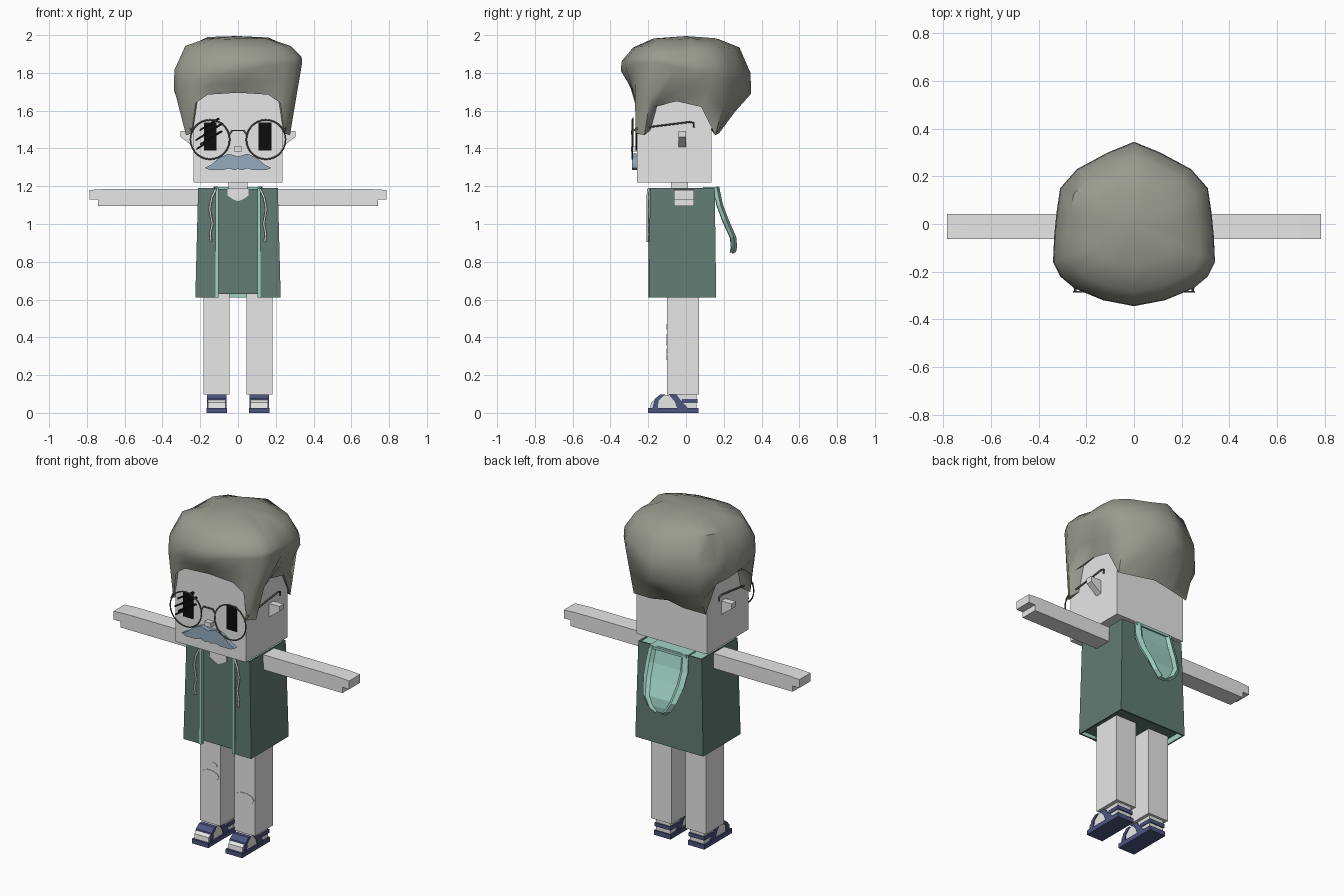
import bpy, bmesh, math, random
from mathutils import Vector

random.seed(4)
if "Cube" in bpy.data.objects:
    bpy.data.objects.remove(bpy.data.objects["Cube"], do_unlink=True)


def material(name, r, g, b):
    m = bpy.data.materials.new(name)
    m.use_nodes = True
    m.diffuse_color = (r, g, b, 1)
    m.node_tree.nodes["Principled BSDF"].inputs["Base Color"].default_value = (r, g, b, 1)
    return m


SKIN = material("pale grey", .8, .8, .8)
SOCK = material("white", .93, .93, .92)
HAIR = material("ash grey", .32, .33, .28)
COAT = material("dark green", .12, .2, .17)
LINING = material("mint green", .36, .66, .56)
NAVY = material("navy", .074, .09, .216)
WHISKER = material("blue grey", .3, .41, .51)
FRAME = material("frame grey", .12, .12, .11)
BLACK = material("black", .004, .004, .004)


def finish(name, bm, *mats, fix=True):
    if fix:
        bmesh.ops.recalc_face_normals(bm, faces=bm.faces)
    me = bpy.data.meshes.new(name)
    bm.to_mesh(me)
    bm.free()
    for m in mats:
        me.materials.append(m)
    ob = bpy.data.objects.new(name, me)
    bpy.context.collection.objects.link(ob)
    return ob


def select(ob):
    bpy.ops.object.select_all(action="DESELECT")
    ob.select_set(True)
    bpy.context.view_layer.objects.active = ob


def prism(name, pts, a, b, mat, axis="y"):
    """Extrude a flat outline along y (points are x, z) or x (points are y, z)."""
    bm = bmesh.new()
    place = (lambda p, d: (p[0], d, p[1])) if axis == "y" else (lambda p, d: (d, p[0], p[1]))
    face = bm.faces.new([bm.verts.new(place(p, a)) for p in pts])
    ext = bmesh.ops.extrude_face_region(bm, geom=[face])
    step = Vector(place((0, 0), b - a))
    for v in ext["geom"]:
        if isinstance(v, bmesh.types.BMVert):
            v.co += step
    return finish(name, bm, mat)


def box(name, x0, x1, y0, y1, z0, z1, mat):
    return prism(name, [(x0, z0), (x1, z0), (x1, z1), (x0, z1)], y0, y1, mat)


def flip(pts, s):
    return [(p[0] * s,) + tuple(p[1:]) for p in pts]


def loft(bm, rows, wrap=False):
    grid = [[bm.verts.new(p) for p in row] for row in rows]
    n = len(grid[0])
    for lo, hi in zip(grid, grid[1:]):
        for i in range(n if wrap else n - 1):
            j = (i + 1) % n
            bm.faces.new((lo[i], lo[j], hi[j], hi[i]))
    return grid


def wire(name, pts, radius, mat):
    cu = bpy.data.curves.new(name, "CURVE")
    cu.dimensions = "3D"
    cu.bevel_depth = radius
    cu.bevel_resolution = 1
    cu.use_fill_caps = True
    sp = cu.splines.new("POLY")
    sp.points.add(len(pts) - 1)
    for q, p in zip(sp.points, pts):
        q.co = (*p, 1)
    cu.materials.append(mat)
    ob = bpy.data.objects.new(name, cu)
    bpy.context.collection.objects.link(ob)
    select(ob)
    bpy.ops.object.convert(target="MESH")


# Head, neck and nose
box("head", -.235, .235, -.26, .135, 1.22, 1.74, SKIN)
box("neck", -.05, .05, -.08, .01, 1.15, 1.23, SKIN)
box("nose", -.021, .021, -.29, -.255, 1.383, 1.41, SKIN)

# Hair: each column runs crown, widest point, hairline
half = [((0, -.345, 1.81), (0, -.275, 1.695)),
        ((.13, -.32, 1.81), (.16, -.275, 1.685)),
        ((.25, -.27, 1.8), (.225, -.27, 1.64)),
        ((.31, -.22, 1.79), (.245, -.265, 1.48)),
        ((.34, -.16, 1.79), (.275, -.22, 1.47)),
        ((.335, -.05, 1.76), (.27, -.17, 1.62)),
        ((.325, .05, 1.74), (.25, -.05, 1.65)),
        ((.31, .15, 1.73), (.25, .08, 1.62)),
        ((.24, .23, 1.71), (.24, .155, 1.47)),
        ((.11, .3, 1.7), (.11, .175, 1.48)),
        ((0, .345, 1.69), (0, .175, 1.5))]
other = [tuple((-x, y, z) for x, y, z in col) for col in half[-2:0:-1]]
wide, line = zip(*(half + other))
wide = [Vector((x, y, z + x * .2)) for x, y, z in wide]
line = [Vector(p) for p in line]


def shrunk(k, z, rough):
    return [Vector((p.x * k, p.y * k, z + random.uniform(-rough, rough))) for p in wide]


upper = [p.lerp(q, .5) * 1 for p, q in zip(wide, shrunk(.94, 1.91, 0))]
upper = [Vector((p.x * 1.02, p.y * 1.02, p.z)) for p in upper]
rows = [[Vector((p.x * .85, p.y * .85, p.z + .03)) for p in line], line,
        [p.lerp(q, .5) for p, q in zip(line, wide)], wide, upper,
        shrunk(.82, 1.935, .01), shrunk(.5, 1.982, .008)]
bm = bmesh.new()
top = loft(bm, rows, wrap=True)[-1]
crown = bm.verts.new((0, 0, 1.995))
for i, v in enumerate(top):
    bm.faces.new((v, top[(i + 1) % len(top)], crown))
hair = finish("hair", bm, HAIR)
select(hair)
bpy.ops.object.shade_smooth_by_angle(angle=math.radians(45))

# Moustache
lip = [(.05, 1.372), (.1, 1.35), (.14, 1.315), (.175, 1.297), (.15, 1.285),
       (.08, 1.285), (.05, 1.295), (.02, 1.285)]
prism("moustache", [(0, 1.357)] + lip + [(0, 1.292)] + flip(lip[::-1], -1), -.285, -.255, WHISKER)

# Spectacles
for side, s in (("left", 1), ("right", -1)):
    bpy.ops.mesh.primitive_torus_add(location=(.148 * s, -.285, 1.447), rotation=(math.pi / 2, 0, 0),
                                     major_radius=.104, minor_radius=.004,
                                     major_segments=28, minor_segments=6)
    rim = bpy.context.object
    rim.name = side + "_spectacle_rim"
    rim.data.materials.append(FRAME)
    wire(side + "_spectacle_arm", [(.245 * s, -.285, 1.49), (.25 * s, -.26, 1.505),
                                   (.252 * s, .02, 1.54), (.252 * s, .042, 1.535),
                                   (.252 * s, .042, 1.51)], .005, FRAME)
wire("spectacle_bridge", [(-.045, -.285, 1.475), (-.03, -.285, 1.495),
                          (.03, -.285, 1.495), (.045, -.285, 1.475)], .005, FRAME)

# Eyes and the scratches across the right one
for side, x in (("left", .143), ("right", -.147)):
    box(side + "_eye", x - .034, x + .034, -.267, -.259, 1.39, 1.537, BLACK)
for i, (x, z, reach) in enumerate([(-.15, 1.525, .055), (-.13, 1.5, .055), (-.175, 1.47, .05),
                                   (-.14, 1.455, .06), (-.185, 1.415, .035)]):
    rise = reach * .55
    prism("scratch_%d" % i, [(x - reach, z - rise - .005), (x + reach, z + rise),
                             (x + reach - .01, z + rise + .008), (x - reach, z - rise + .005)],
          -.283, -.277, BLACK)

# Parts that come in pairs
ear = [(.225, 1.49), (.305, 1.492), (.303, 1.46), (.25, 1.42), (.225, 1.4)]
arm = [(.15, 1.185), (.7, 1.185), (.785, 1.18), (.785, 1.13), (.74, 1.13), (.74, 1.095), (.15, 1.095)]
foot = [(-.19, .02), (-.185, .055), (-.135, .09), (-.06, .1), (.055, .1), (.055, .02)]
toe_strap = [(-.18, .02), (-.165, .075), (-.135, .098), (-.11, .098), (-.145, .065), (-.15, .02)]
arch_strap = [(-.095, .102), (-.055, .104), (-.03, .07), (.015, .02), (-.045, .02), (-.06, .06)]
for side, s in (("left", 1), ("right", -1)):
    prism(side + "_ear", flip(ear, s), -.04, 0, SKIN)
    prism(side + "_arm", flip(arm, s), -.063, .042, SKIN)
    box(side + "_leg", .046 * s, .183 * s, -.1, .07, .098, .66, SKIN)
    box(side + "_sole", .058 * s, .168 * s, -.2, .065, 0, .027, NAVY)
    prism(side + "_foot", foot, .066 * s, .16 * s, SOCK, "x")
    prism(side + "_toe_strap", toe_strap, .061 * s, .165 * s, NAVY, "x")
    prism(side + "_arch_strap", arch_strap, .061 * s, .165 * s, NAVY, "x")
    box(side + "_heel_strap", .061 * s, .165 * s, -.02, .062, .052, .074, NAVY)
    box(side + "_jacket_trim", .102 * s, .119 * s, -.202, -.18, .612, 1.19, LINING)
    wire(side + "_drawstring", [(.118 * s, -.2, 1.185), (.138 * s, -.203, 1.14),
                                (.15 * s, -.203, 1.08), (.136 * s, -.203, 1.0),
                                (.147 * s, -.203, .95), (.143 * s, -.203, .905)], .006, SKIN)


# Torn knee patches
def patch(name, x, z, w, h):
    ring = [(x + w * math.cos(a), z + h * math.sin(a))
            for a in (math.tau * k / 10 for k in range(10))]
    prism(name, ring, -.103, -.098, SKIN)


patch("right_knee_patch", -.115, .387, .06, .032)
patch("small_knee_patch", -.097, .455, .03, .015)
patch("left_knee_patch", .115, .31, .062, .032)

# Shirt with its neckline
shirt = box("shirt", -.2, .2, -.183, .143, .63, 1.186, COAT)
shirt.data.materials.append(LINING)
for f in shirt.data.polygons:
    f.material_index = int(f.normal.z > .9)
prism("neckline", [(-.055, 1.188), (-.055, 1.15), (-.025, 1.13), (0, 1.12),
                   (.025, 1.13), (.055, 1.15), (.055, 1.188)], -.188, -.18, SKIN)

# Open jacket with a lining
bm = bmesh.new()
loft(bm, [[(.11, f, z), (w, f, z), (w, b, z), (-w, b, z), (-w, f, z), (-.11, f, z)]
          for z, w, f, b in ((.612, .226, -.197, .16), (1.19, .211, -.19, .152))])
jacket = finish("jacket", bm, COAT, LINING, fix=False)
shell = jacket.modifiers.new("lining", "SOLIDIFY")
shell.thickness = .012
shell.offset = -1
shell.material_offset = 1

# Hood hanging down the back
bm = bmesh.new()
loft(bm, [[(w * k, y - dip, z) for k, dip in ((-1, .012), (-.82, 0), (-.7, .014),
                                            (.7, .014), (.82, 0), (1, .012))]
          for z, w, y in ((1.195, .125, .165), (1.1, .135, .185), (1.02, .13, .215),
                          (.93, .105, .255), (.88, .07, .26), (.85, .03, .255))])
hood = finish("hood", bm, LINING)
thick = hood.modifiers.new("thickness", "SOLIDIFY")
thick.thickness = .022
thick.offset = 0
box("hood_collar", -.125, .125, .09, .175, 1.18, 1.195, LINING)
